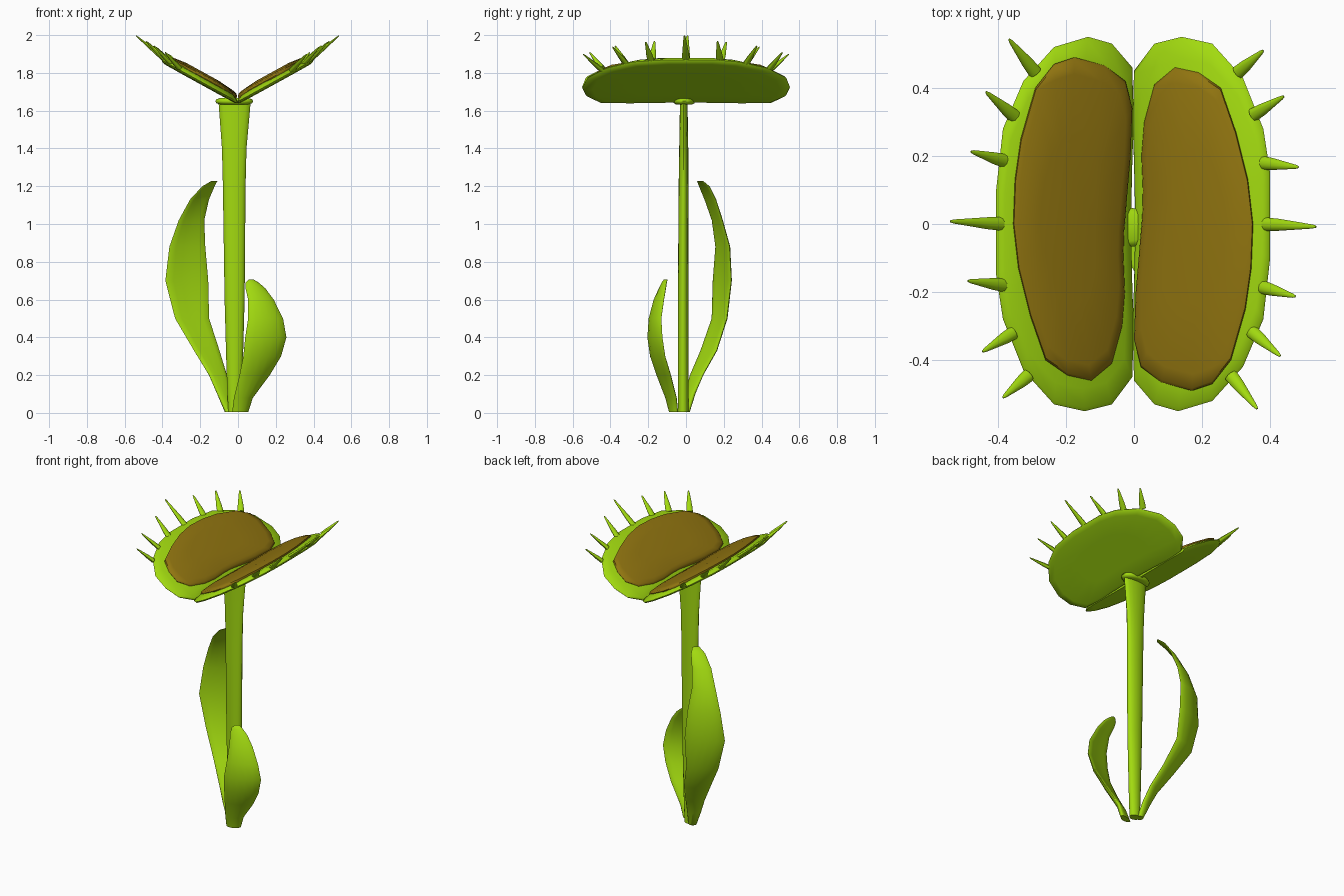
import bpy, bmesh, math
from mathutils import Vector


def material(name, rgb):
    m = bpy.data.materials.new(name)
    m.diffuse_color = (*rgb, 1)
    return m


GREEN = material("leaf green", (0.36, 0.70, 0.005))
BROWN = material("trap brown", (0.28, 0.175, 0.005))


def loft(name, rings, mat, angle=50):
    """Skin a list of equal-length point rings and cap both ends."""
    bm = bmesh.new()
    rows = [[bm.verts.new(p) for p in r] for r in rings]
    n = len(rows[0])
    for a, b in zip(rows, rows[1:]):
        for i in range(n):
            j = (i + 1) % n
            bm.faces.new((a[i], a[j], b[j], b[i]))
    bm.faces.new(rows[0][::-1])
    bm.faces.new(rows[-1])
    bmesh.ops.recalc_face_normals(bm, faces=bm.faces)
    mesh = bpy.data.meshes.new(name)
    bm.to_mesh(mesh)
    bm.free()
    mesh.materials.append(mat)
    ob = bpy.data.objects.new(name, mesh)
    bpy.context.collection.objects.link(ob)
    bpy.ops.object.select_all(action='DESELECT')
    ob.select_set(True)
    bpy.context.view_layer.objects.active = ob
    bpy.ops.object.shade_smooth_by_angle(angle=math.radians(angle))
    return ob


def ellipse(cx, cy, z, rx, ry, n=16):
    return [(cx + rx * math.cos(k * math.tau / n),
             cy + ry * math.sin(k * math.tau / n), z) for k in range(n)]


# Stem: flattened tube that widens at the top
loft("stem", [ellipse(*r) for r in (
    (-0.018, -0.015, 0.005, 0.034, 0.028), (-0.018, -0.015, 0.2, 0.042, 0.028),
    (-0.018, -0.015, 0.6, 0.053, 0.028), (-0.02, -0.013, 1.2, 0.06, 0.026),
    (-0.02, -0.012, 1.4, 0.065, 0.024), (-0.018, -0.012, 1.645, 0.085, 0.02))], GREEN)

# Collar: rounded oval disk under the trap
loft("collar", [ellipse(-0.02, -0.01, z, 0.1 * s, 0.058 * s, 20) for z, s in (
    (1.633, 0.75), (1.64, 0.95), (1.65, 1), (1.66, 0.95), (1.668, 0.7))], GREEN)


def leaf(name, rows, side):
    """Each row: z, left edge x y, right edge x y. The section is a cupped lens."""
    rings = []
    for i, (z, xl, yl, xr, yr) in enumerate(rows):
        t = i / (len(rows) - 1)
        left, right = Vector((xl, yl, z)), Vector((xr, yr, z))
        mid, half = (left + right) / 2, (right - left) / 2
        out = Vector((-half.y, half.x, 0)).normalized() * side
        thick = 0.02 - 0.012 * t
        cup = 0.12 * half.length
        ring = []
        for k in range(14):
            a = k * math.tau / 14
            u = math.cos(a)
            ring.append(mid + half * u + out * (thick * math.sin(a) + cup * (0.6 - u * u)))
        rings.append(ring)
    return loft(name, rings, GREEN, 70)


leaf("tall_back_leaf", (
    (0.005, -0.065, -0.02, -0.03, 0.015), (0.1, -0.11, 0.0, -0.04, 0.045),
    (0.2, -0.155, 0.025, -0.06, 0.09), (0.33, -0.235, 0.08, -0.1, 0.165),
    (0.5, -0.335, 0.14, -0.155, 0.22), (0.7, -0.387, 0.147, -0.16, 0.245),
    (0.88, -0.365, 0.16, -0.175, 0.235), (1.02, -0.315, 0.14, -0.18, 0.195),
    (1.13, -0.255, 0.10, -0.155, 0.16), (1.2, -0.19, 0.07, -0.125, 0.125),
    (1.228, -0.14, 0.06, -0.11, 0.09)), 1)

leaf("short_front_leaf", (
    (0.005, -0.03, -0.08, 0.055, -0.05), (0.08, -0.02, -0.105, 0.08, -0.055),
    (0.2, 0.01, -0.155, 0.17, -0.085), (0.3, 0.03, -0.19, 0.23, -0.115),
    (0.4, 0.04, -0.205, 0.258, -0.13), (0.5, 0.055, -0.197, 0.24, -0.135),
    (0.6, 0.055, -0.17, 0.19, -0.12), (0.66, 0.04, -0.14, 0.145, -0.11),
    (0.69, 0.04, -0.125, 0.11, -0.105), (0.705, 0.055, -0.115, 0.085, -0.1)), -1)

# Trap outlines seen from above, for the right half
LOBE = ((0, 0.45), (0.06, 0.53), (0.14, 0.55), (0.23, 0.53), (0.32, 0.43),
        (0.38, 0.28), (0.4, 0.15), (0.4, -0.1), (0.38, -0.28), (0.32, -0.42),
        (0.23, -0.52), (0.13, -0.55), (0.06, -0.53), (0, -0.46),
        (-0.004, -0.3), (0, -0.18), (0.004, 0), (0, 0.18), (-0.004, 0.3))
PAD = ((0.022, 0.2), (0.03, 0.3), (0.06, 0.41), (0.12, 0.46), (0.19, 0.445),
       (0.255, 0.4), (0.3, 0.27), (0.335, 0.13), (0.35, 0), (0.345, -0.13),
       (0.328, -0.25), (0.285, -0.4), (0.23, -0.47), (0.17, -0.49),
       (0.08, -0.465), (0.02, -0.42), (0, -0.34), (0.005, -0.2), (0.024, 0.02), (0.026, 0.1))
TEETH = ((0.305, 0.445, 0.38, 0.51), (0.35, 0.32, 0.44, 0.375),
         (0.375, 0.18, 0.483, 0.167), (0.38, 0, 0.535, -0.008),
         (0.375, -0.185, 0.474, -0.213), (0.345, -0.315, 0.43, -0.388),
         (0.285, -0.445, 0.362, -0.543))


def slab(outline, levels):
    """Stack scaled outlines on the sloping plane of the trap half."""
    rings = []
    for s, h in levels:
        pts = [(0.19 + (x - 0.19) * s, y * s) for x, y in outline]
        rings.append([(x, y, 1.645 + 0.55 * x + h) for x, y in pts])
    return rings


def tooth(x0, y0, x1, y1):
    """Slightly flattened spike."""
    base = Vector((x0, y0, 1.658 + 0.55 * x0))
    tip = Vector((x1, y1, 1.69 + 0.575 * x1))
    axis = (tip - base).normalized()
    side = axis.cross(Vector((0, 0, 1))).normalized()
    up = side.cross(axis)
    return [[base.lerp(tip, t) + side * (r * math.cos(k * math.tau / 10))
             + up * (0.65 * r * math.sin(k * math.tau / 10)) for k in range(10)]
            for t, r in ((0, 0.02), (0.3, 0.0175), (0.93, 0.006), (1, 0.003))]


def turned(rings):
    """Half turn about the stem axis, for the left half."""
    return [[(-0.005 - p[0], -p[1], p[2]) for p in r] for r in rings]


lobe = slab(LOBE, ((0.5, -0.012), (0.9, -0.011), (0.98, -0.006), (1, 0.004),
                   (0.98, 0.012), (0.88, 0.028), (0.5, 0.036)))
pad = slab(PAD, ((0.98, 0.012), (1, 0.032), (0.985, 0.042), (0.9, 0.05), (0.5, 0.06)))
for label, place in (("right", lambda r: r), ("left", turned)):
    loft(label + "_trap_lobe", place(lobe), GREEN)
    loft(label + "_trap_pad", place(pad), BROWN)
    for i, t in enumerate(TEETH):
        loft(f"{label}_tooth_{i + 1}", place(tooth(*t)), GREEN)
